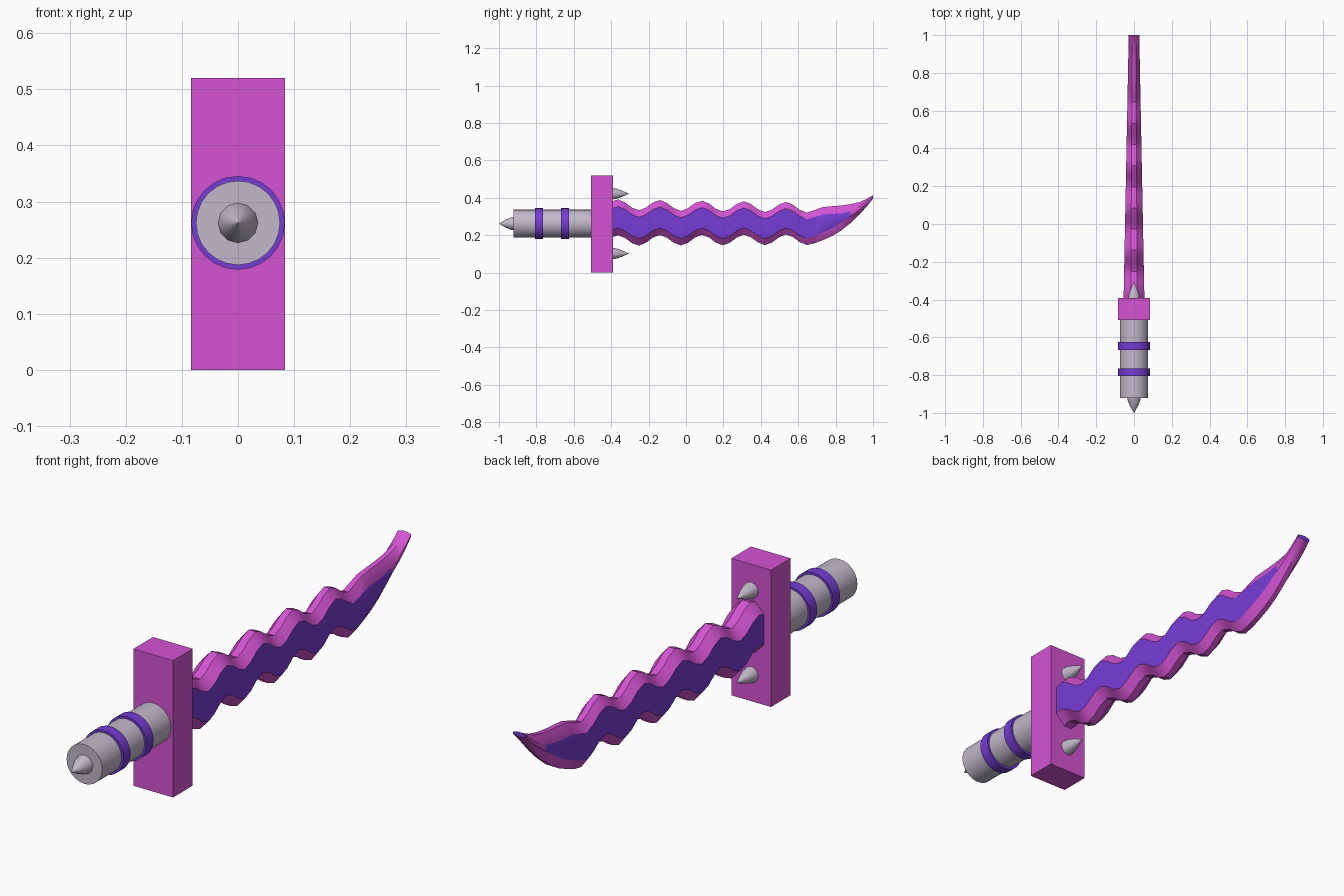
import bpy, bmesh, math

if "Cube" in bpy.data.objects:
    bpy.data.objects.remove(bpy.data.objects["Cube"])


def material(name, rgb):
    m = bpy.data.materials.new(name)
    m.diffuse_color = (*rgb, 1)
    m.use_nodes = True
    m.node_tree.nodes["Principled BSDF"].inputs["Base Color"].default_value = m.diffuse_color
    return m


PINK = material("pink", (0.66, 0.088, 0.65))
PURPLE = material("purple", (0.18, 0.046, 0.66))
GREY = material("pale grey", (0.54, 0.48, 0.59))
AXIS_Z = 0.262


def finish(name, bm, mats, smooth=True):
    bmesh.ops.recalc_face_normals(bm, faces=bm.faces[:])
    me = bpy.data.meshes.new(name)
    bm.to_mesh(me)
    bm.free()
    for m in mats:
        me.materials.append(m)
    ob = bpy.data.objects.new(name, me)
    bpy.context.collection.objects.link(ob)
    if smooth:
        bpy.ops.object.select_all(action='DESELECT')
        ob.select_set(True)
        bpy.context.view_layer.objects.active = ob
        bpy.ops.object.shade_smooth_by_angle(angle=math.radians(32))
    return ob


def loft(bm, rings):
    """Skin a list of equal-length point rings; returns the side faces by ring row."""
    vs = [[bm.verts.new(p) for p in r] for r in rings]
    n = len(vs[0])
    rows = [[bm.faces.new((a[i], a[(i + 1) % n], b[(i + 1) % n], b[i])) for i in range(n)]
            for a, b in zip(vs, vs[1:])]
    caps = [bm.faces.new(vs[0]), bm.faces.new(vs[-1])]
    return rows, caps


def turned(name, profile, sides, mat, z=AXIS_Z):
    """Round part along y from (y, radius) pairs."""
    bm = bmesh.new()
    loft(bm, [[(r * math.cos(2 * math.pi * i / sides), y, z + r * math.sin(2 * math.pi * i / sides))
               for i in range(sides)] for y, r in profile])
    return finish(name, bm, [mat])


def spike(name, y0, y1, r, z, sides=12):
    shape = [(0, 1), (0.25, 0.88), (0.55, 0.58), (0.82, 0.24), (1, 0.02)]
    return turned(name, [(y0 + (y1 - y0) * t, r * k) for t, k in shape], sides, GREY, z)


# Crossguard block
bm = bmesh.new()
bmesh.ops.create_cube(bm, size=1)
for v in bm.verts:
    v.co = (v.co.x * 0.167, -0.45 + v.co.y * 0.118, 0.26 + v.co.z * 0.52)
finish("crossguard", bm, [PINK], smooth=False)

# Grip, two bands and the pommel spike
turned("grip", [(-0.922, 0.075), (-0.50, 0.075)], 24, GREY)
for i, y in enumerate((-0.785, -0.647)):
    turned(f"grip_band_{i + 1}", [(y - 0.021, 0.0835), (y + 0.021, 0.0835)], 24, PURPLE)
spike("pommel_spike", -0.92, -1.0, 0.036, AXIS_Z)

# Guard spikes either side of the blade
for side, z in (("upper", 0.422), ("lower", 0.102)):
    spike(f"{side}_guard_spike", -0.395, -0.305, 0.031, z)

# Wavy blade: (y, bottom, top, band share of the height)
PERIOD = 0.225
stations = []
steps = 28
for i in range(steps + 1):
    y = -0.40 + 1.045 * i / steps
    mid = 0.268 - 0.006 * i / steps + 0.028 * math.cos(2 * math.pi * (y + 0.14) / PERIOD)
    half = 0.096 - 0.010 * i / steps
    stations.append((y, mid - half, mid + half, 0.60))
stations += [(0.685, 0.156, 0.334, 0.58), (0.73, 0.173, 0.350, 0.55), (0.78, 0.195, 0.355, 0.48),
             (0.83, 0.225, 0.359, 0.38), (0.88, 0.265, 0.366, 0.25), (0.93, 0.313, 0.378, 0.25),
             (0.97, 0.358, 0.396, 0.3), (1.0, 0.396, 0.414, 0.4)]


def section(y, lo, hi, band):
    w = 0.055 - 0.027 * min(1, (y + 0.39) / 1.39)
    c, h = (lo + hi) / 2, (hi - lo) / 2
    t = 0.32 * w
    return [(x, y, c + z * h) for x, z in
            ((w, -band), (w, band), (t, 1), (-t, 1), (-w, band), (-w, -band), (-t, -1), (t, -1))]


bm = bmesh.new()
rows, caps = loft(bm, [section(*s) for s in stations])
# Purple side flats up to the tip, and a purple end facet
for row, s in zip(rows, stations):
    if s[0] < 0.86:
        row[0].material_index = row[4].material_index = 1
caps[1].material_index = 1
finish("blade", bm, [PINK, PURPLE])
